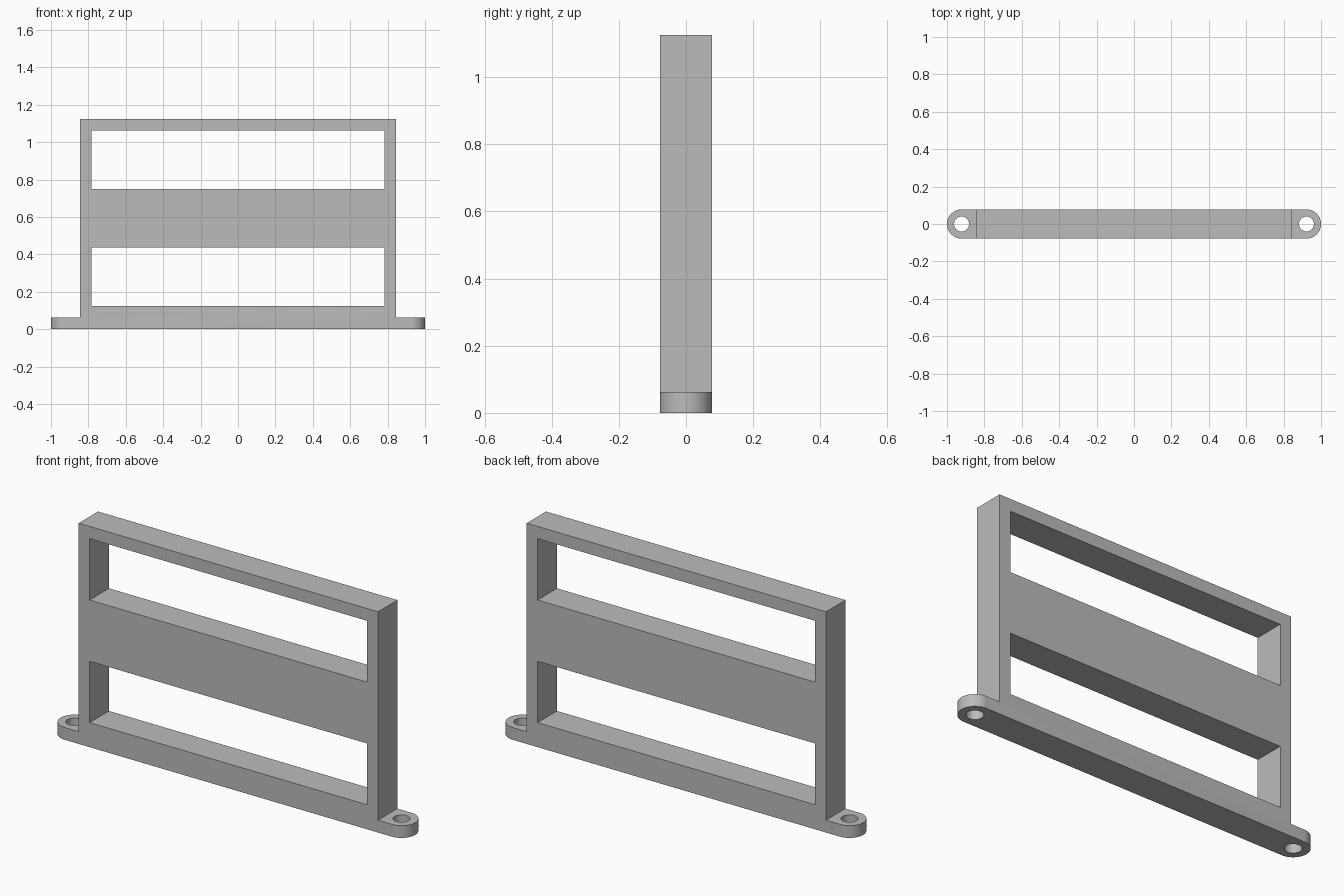
import bpy, bmesh
from math import sin, cos, pi, radians
from mathutils import Matrix

if "Cube" in bpy.data.objects:
    bpy.data.objects.remove(bpy.data.objects["Cube"], do_unlink=True)

HALF_FRAME = 0.844    # half width of the upright frame
HALF_WINDOW = 0.782   # half width of the openings
HEIGHT = 1.125
EAR_HEIGHT = 0.0625
RADIUS = 0.078        # rounded ear ends, also half the depth
HOLE_X, HOLE_R = 1 - RADIUS, 0.04


def arc(cx, r, start, sweep, steps):
    return [(cx + r * cos(start + sweep * i / steps), r * sin(start + sweep * i / steps))
            for i in range(steps + 1)]


def rect(half_w, z0, z1):
    return [(-half_w, z0), (half_w, z0), (half_w, z1), (-half_w, z1)]


def extruded(name, loops, half_depth, matrix):
    """Solid from an outline with holes, extruded both ways."""
    curve = bpy.data.curves.new(name, 'CURVE')
    curve.dimensions, curve.fill_mode, curve.extrude = '2D', 'BOTH', half_depth
    for pts in loops:
        spline = curve.splines.new('POLY')
        spline.points.add(len(pts) - 1)
        for p, (x, y) in zip(spline.points, pts):
            p.co = (x, y, 0, 1)
        spline.use_cyclic_u = True
    temp = bpy.data.objects.new(name + "_curve", curve)
    bpy.context.collection.objects.link(temp)
    dg = bpy.context.evaluated_depsgraph_get()
    mesh = bpy.data.meshes.new_from_object(temp.evaluated_get(dg))
    bpy.data.objects.remove(temp, do_unlink=True)
    bm = bmesh.new()
    bm.from_mesh(mesh)
    bmesh.ops.remove_doubles(bm, verts=bm.verts, dist=1e-5)
    bmesh.ops.transform(bm, matrix=matrix, verts=bm.verts)
    bmesh.ops.recalc_face_normals(bm, faces=bm.faces)
    bm.to_mesh(mesh)
    bm.free()
    obj = bpy.data.objects.new(name, mesh)
    bpy.context.collection.objects.link(obj)
    return obj


# Front profile: upright frame with two openings and low ears, left overlong
right_side = [(1.1, 0), (1.1, EAR_HEIGHT), (HALF_FRAME, EAR_HEIGHT), (HALF_FRAME, HEIGHT)]
outline = right_side + [(-x, z) for x, z in reversed(right_side)]
windows = [rect(HALF_WINDOW, 0.125, 0.4375), rect(HALF_WINDOW, 0.75, 1.0625)]
frame = extruded("frame", [outline] + windows, 0.15, Matrix.Rotation(pi / 2, 4, 'X'))

# Plan profile: rounded bar with a screw hole at each end
bar = arc(HOLE_X, RADIUS, -pi / 2, pi, 32) + arc(-HOLE_X, RADIUS, pi / 2, pi, 32)
holes = [arc(s * HOLE_X, HOLE_R, 0, 2 * pi, 48)[:-1] for s in (-1, 1)]
plan = extruded("plan_cutter", [bar] + holes, 1, Matrix.Translation((0, 0, 0.55)))
plan.hide_render = True

# Keep what both profiles share
mod = frame.modifiers.new("plan_shape", 'BOOLEAN')
mod.operation, mod.solver, mod.object = 'INTERSECT', 'EXACT', plan
bpy.ops.object.select_all(action='DESELECT')
frame.select_set(True)
bpy.context.view_layer.objects.active = frame
bpy.ops.object.modifier_apply(modifier=mod.name)
bpy.data.objects.remove(plan, do_unlink=True)
bpy.ops.object.shade_smooth_by_angle(angle=radians(30))

# Plain grey
grey = bpy.data.materials.new("grey")
grey.use_nodes = True
color = (0.5, 0.5, 0.5, 1)
grey.diffuse_color = color
grey.node_tree.nodes["Principled BSDF"].inputs["Base Color"].default_value = color
frame.data.materials.clear()
frame.data.materials.append(grey)
